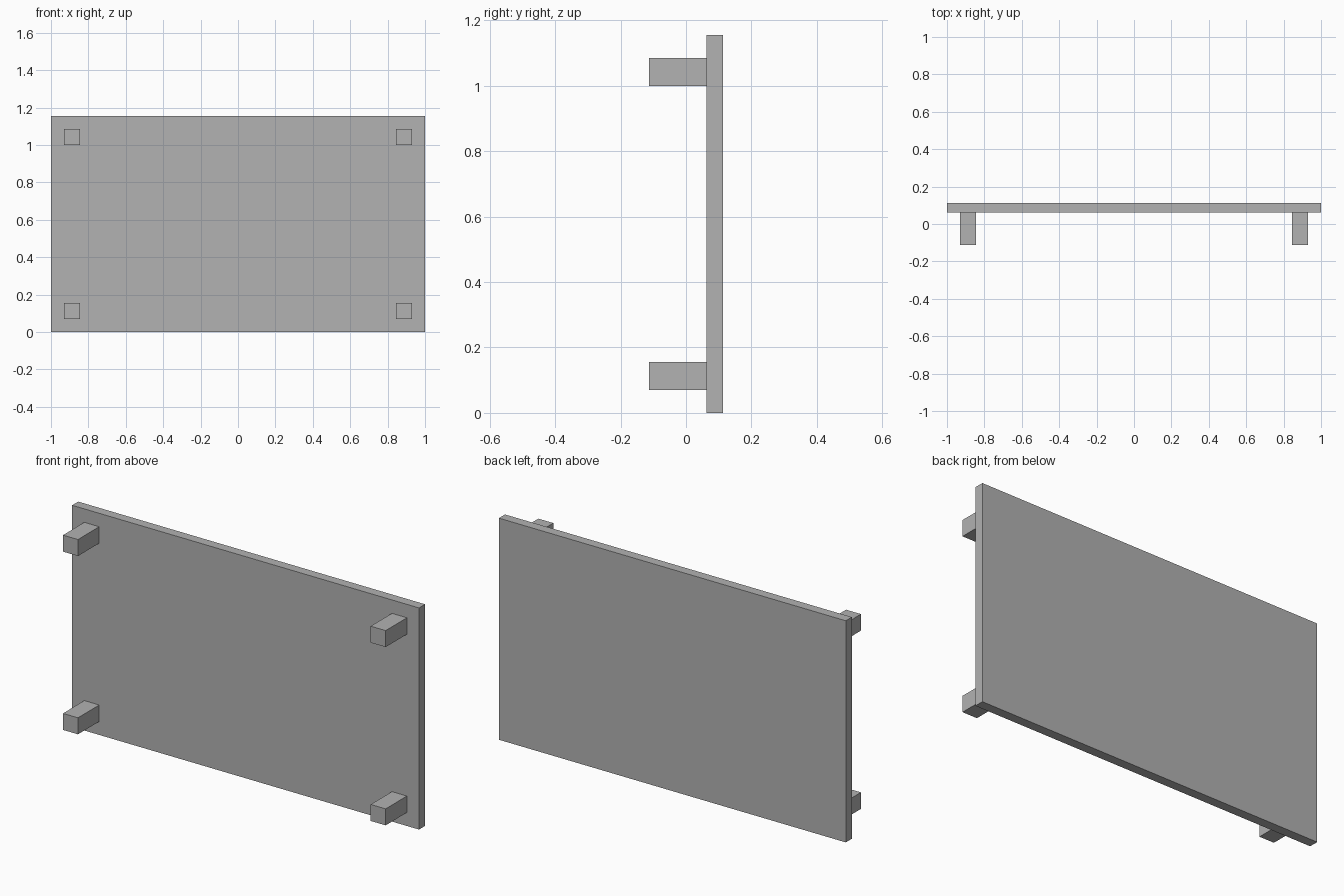
import bpy

cube = bpy.data.objects.get("Cube")
if cube:
    bpy.data.objects.remove(cube, do_unlink=True)

# Single plain grey material
grey = bpy.data.materials.new("plain_grey")
grey.use_nodes = True
colour = (0.445, 0.445, 0.445, 1)
grey.diffuse_color = colour
grey.node_tree.nodes["Principled BSDF"].inputs["Base Color"].default_value = colour


def box(name, low, high):
    """Axis-aligned box between two corners."""
    centre = [(a + b) / 2 for a, b in zip(low, high)]
    bpy.ops.mesh.primitive_cube_add(size=1, location=centre)
    obj = bpy.context.object
    obj.name = name
    obj.scale = [b - a for a, b in zip(low, high)]
    bpy.ops.object.transform_apply(location=False, rotation=False, scale=True)
    obj.data.materials.append(grey)
    return obj


HEIGHT = 1.155
BACK = 0.1125       # half the total depth
PANEL_FRONT = 0.0625
LEG = 0.086         # leg side length
INSET = 0.07        # gap from panel edge to leg

# Upright panel
box("panel", (-1, PANEL_FRONT, 0), (1, BACK, HEIGHT))

# Four square legs standing out from the front near the corners
for side, x in (("right", -1 + INSET), ("left", 1 - INSET - LEG)):
    for level, z in (("lower", INSET), ("upper", HEIGHT - INSET - LEG)):
        box(f"{level}_{side}_leg", (x, -BACK, z), (x + LEG, PANEL_FRONT, z + LEG))
